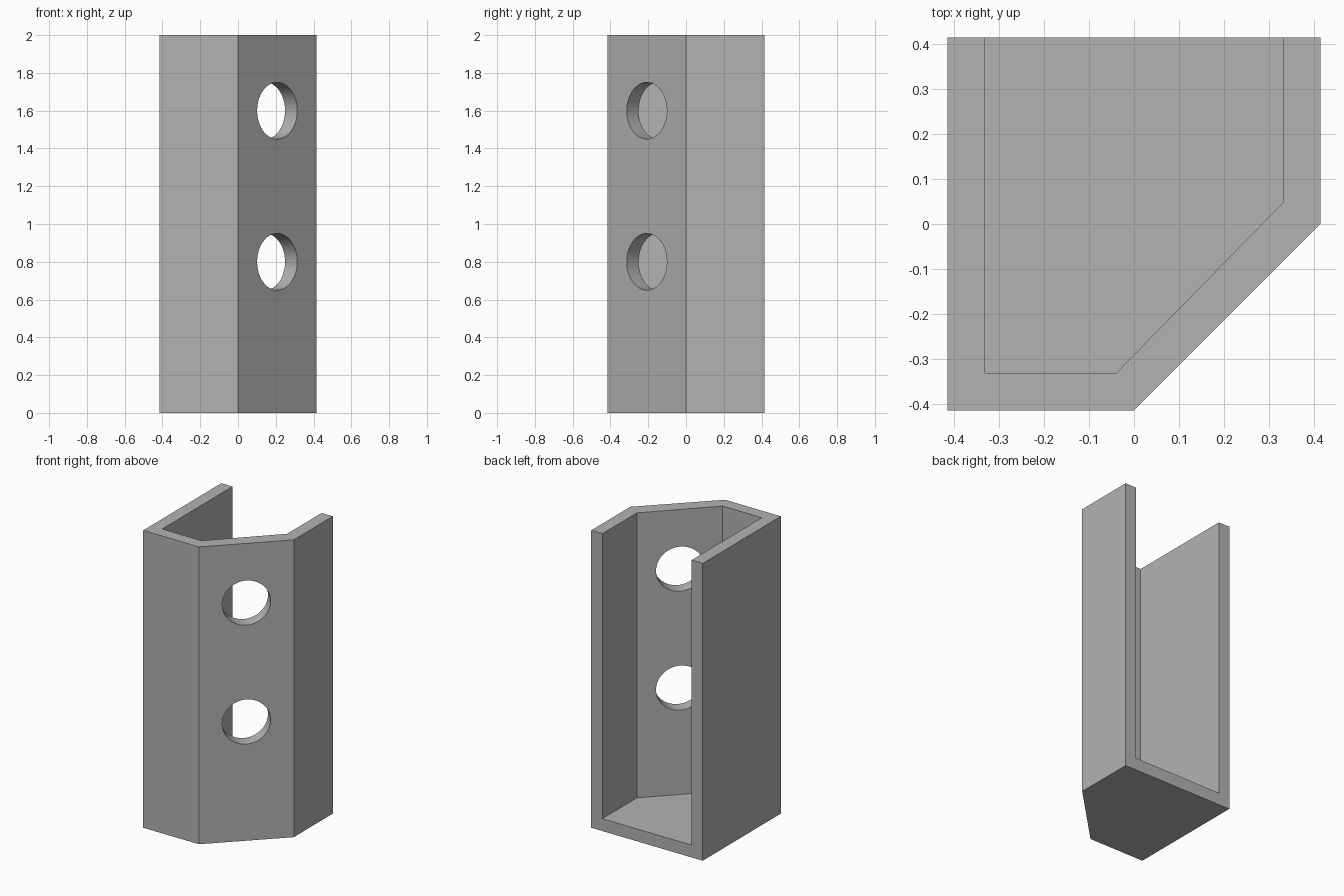
import bpy
import bmesh
from math import radians
from mathutils import Matrix, Vector

cube = bpy.data.objects.get("Cube")
if cube:
    bpy.data.objects.remove(cube, do_unlink=True)

HALF, HEIGHT, FLOOR = 0.415, 2.0, 0.083
INNER = 0.332
HOLE_RADIUS = 0.15

# Single grey material
grey = bpy.data.materials.new("plain grey")
grey.use_nodes = True
colour = (0.45, 0.45, 0.45, 1)
grey.diffuse_color = colour
grey.node_tree.nodes["Principled BSDF"].inputs["Base Color"].default_value = colour


def add_object(name, bm):
    bmesh.ops.recalc_face_normals(bm, faces=bm.faces)
    mesh = bpy.data.meshes.new(name)
    bm.to_mesh(mesh)
    bm.free()
    mesh.materials.append(grey)
    obj = bpy.data.objects.new(name, mesh)
    bpy.context.scene.collection.objects.link(obj)
    return obj


def prism(name, outline, bottom, top):
    bm = bmesh.new()
    face = bm.faces.new([bm.verts.new((x, y, bottom)) for x, y in outline])
    new = bmesh.ops.extrude_face_region(bm, geom=[face])["geom"]
    verts = [g for g in new if isinstance(g, bmesh.types.BMVert)]
    bmesh.ops.translate(bm, verts=verts, vec=(0, 0, top - bottom))
    return add_object(name, bm)


def cut(target, cutter):
    cutter.hide_render = True
    mod = target.modifiers.new(cutter.name, "BOOLEAN")
    mod.operation = "DIFFERENCE"
    mod.solver = "EXACT"
    mod.object = cutter
    bpy.context.view_layer.objects.active = target
    bpy.ops.object.modifier_apply(modifier=mod.name)
    bpy.data.objects.remove(cutter, do_unlink=True)


# Square column with one chamfered corner
shell = prism("channel_housing", [(-HALF, -HALF), (0, -HALF), (HALF, 0),
                                  (HALF, HALF), (-HALF, HALF)], 0, HEIGHT)

# Cavity open at the top and back, leaving walls and a floor
cut(shell, prism("cavity_cutter", [(-INNER, -INNER), (-0.04, -INNER), (INNER, 0.048),
                                   (INNER, 1), (-INNER, 1)], FLOOR, HEIGHT + 1))

# Two round holes square to the chamfered wall
axis = Vector((1, -1, 0)).normalized()
for z in (0.8, 1.6):
    bm = bmesh.new()
    turn = axis.to_track_quat("Z", "Y").to_matrix().to_4x4()
    bmesh.ops.create_cone(bm, cap_ends=True, segments=64, radius1=HOLE_RADIUS,
                          radius2=HOLE_RADIUS, depth=0.4,
                          matrix=Matrix.Translation((HALF / 2, -HALF / 2, z)) @ turn)
    cut(shell, add_object("hole_cutter", bm))

# Smooth hole walls, sharp corners
bpy.ops.object.select_all(action="DESELECT")
shell.select_set(True)
bpy.context.view_layer.objects.active = shell
bpy.ops.object.shade_smooth_by_angle(angle=radians(30))
